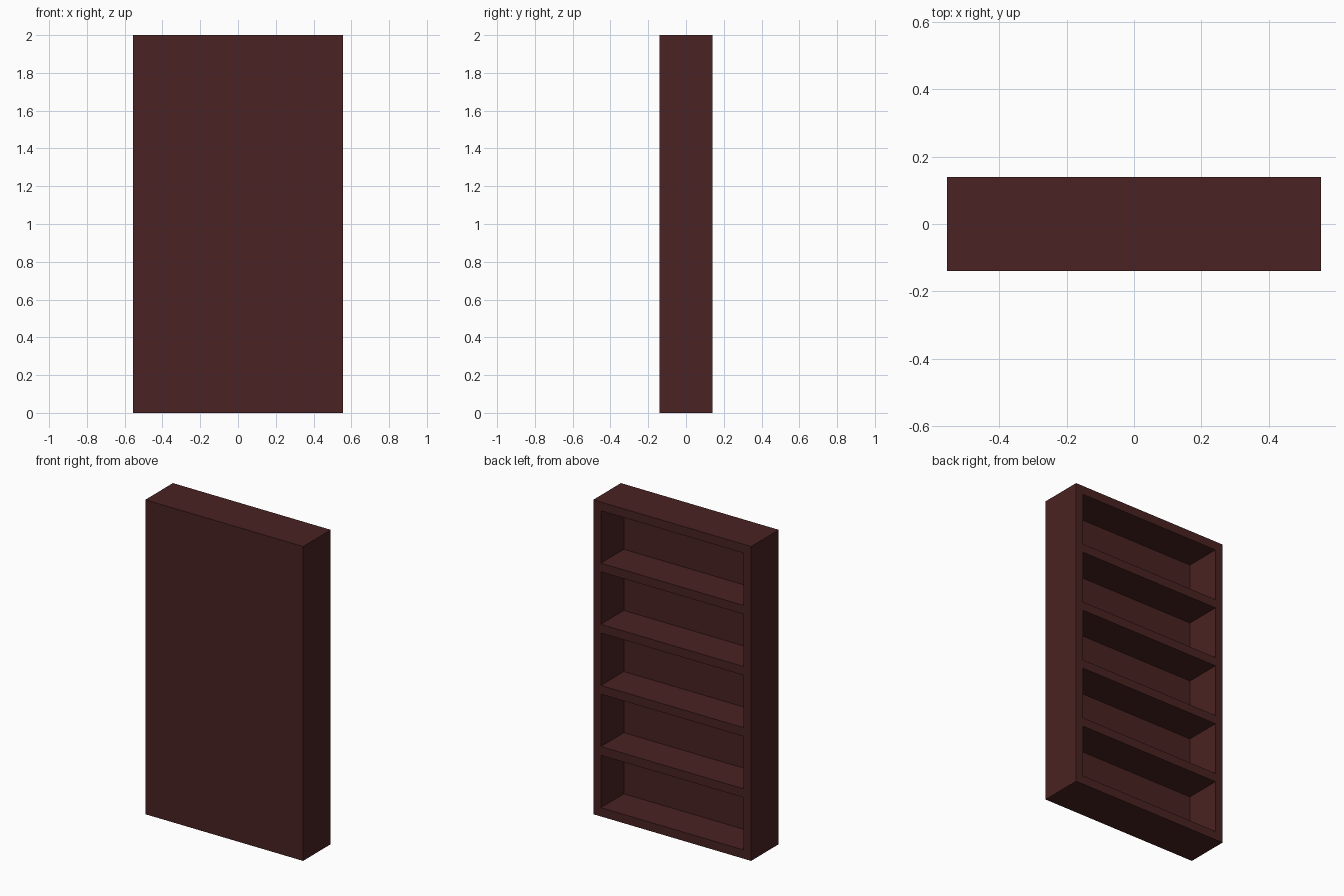
import bpy, bmesh

if "Cube" in bpy.data.objects:
    bpy.data.objects.remove(bpy.data.objects["Cube"])

W, D, H = 1.111, 0.278, 2.0      # overall size
SIDE, BOARD, PANEL = 0.0535, 0.0556, 0.0465   # side, shelf and panel thickness
BAYS = 5

wood = bpy.data.materials.new("dark_red_wood")
wood.diffuse_color = (0.0685, 0.0159, 0.0159, 1)
wood.use_nodes = True
wood.node_tree.nodes["Principled BSDF"].inputs["Base Color"].default_value = wood.diffuse_color

# One-piece case: solid block whose rear face is split into bays and recessed
bm = bmesh.new()
bmesh.ops.create_cube(bm, size=1)
for v in bm.verts:
    v.co = (v.co.x * W, v.co.y * D, (v.co.z + 0.5) * H)


def cut(co, no):
    """Slice only the rear face with a plane."""
    rear = [f for f in bm.faces if f.normal.y > 0.9]
    geom = rear + list({e for f in rear for e in f.edges}) + list({v for f in rear for v in f.verts})
    bmesh.ops.bisect_plane(bm, geom=geom, plane_co=co, plane_no=no)
    bm.normal_update()


bm.normal_update()
bay = (H - (BAYS + 1) * BOARD) / BAYS
inner = W / 2 - SIDE
for x in (-inner, inner):
    cut((x, 0, 0), (1, 0, 0))
bottoms = [BOARD + i * (bay + BOARD) for i in range(BAYS)]
for z in bottoms:
    cut((0, 0, z), (0, 0, 1))
    cut((0, 0, z + bay), (0, 0, 1))

# Push each bay inward, leaving shelves and the front panel
bays = []
for f in bm.faces:
    c = f.calc_center_median()
    if f.normal.y > 0.9 and abs(c.x) < inner and any(z < c.z < z + bay for z in bottoms):
        bays.append(f)
for f in bays:
    new = bmesh.ops.extrude_discrete_faces(bm, faces=[f])["faces"][0]
    for v in new.verts:
        v.co.y = -D / 2 + PANEL

bmesh.ops.recalc_face_normals(bm, faces=bm.faces)
mesh = bpy.data.meshes.new("bookcase")
bm.to_mesh(mesh)
bm.free()
mesh.materials.append(wood)
bpy.context.collection.objects.link(bpy.data.objects.new("bookcase", mesh))
